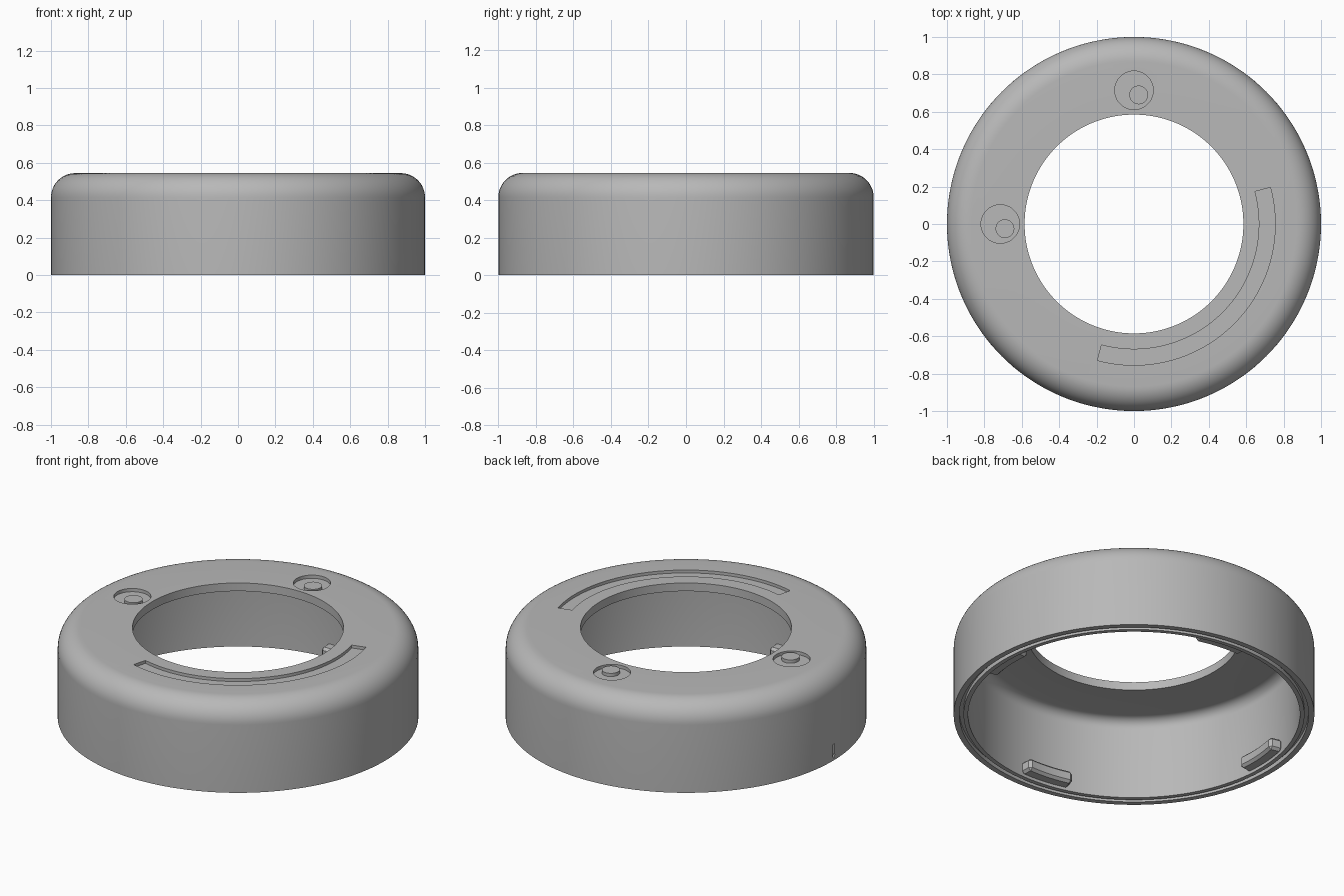
import bpy, bmesh
from math import cos, sin, pi, radians

if "Cube" in bpy.data.objects:
    bpy.data.objects.remove(bpy.data.objects["Cube"], do_unlink=True)

TOP = 0.545

grey = bpy.data.materials.new("plain grey")
grey.use_nodes = True
grey.diffuse_color = (0.48, 0.48, 0.48, 1)
grey.node_tree.nodes["Principled BSDF"].inputs["Base Color"].default_value = grey.diffuse_color


def finish(name, bm):
    bmesh.ops.recalc_face_normals(bm, faces=bm.faces)
    mesh = bpy.data.meshes.new(name)
    bm.to_mesh(mesh)
    bm.free()
    mesh.materials.append(grey)
    obj = bpy.data.objects.new(name, mesh)
    bpy.context.collection.objects.link(obj)
    return obj


def sweep(name, profile, start=0, end=360, steps=144):
    """Turn a closed (radius, height) profile about the z axis."""
    bm = bmesh.new()
    full = end - start == 360
    rings = []
    for i in range(steps if full else steps + 1):
        a = radians(start + (end - start) * i / steps)
        rings.append([bm.verts.new((r * cos(a), r * sin(a), z)) for r, z in profile])
    pairs = list(zip(rings, rings[1:]))
    if full:
        pairs.append((rings[-1], rings[0]))
    else:
        bm.faces.new(rings[0])
        bm.faces.new(rings[-1])
    n = len(profile)
    for a, b in pairs:
        for j in range(n):
            k = (j + 1) % n
            bm.faces.new((a[j], a[k], b[k], b[j]))
    return finish(name, bm)


def rect(r0, r1, z0, z1):
    return [(r0, z0), (r1, z0), (r1, z1), (r0, z1)]


def fillet(r, z, radius, steps):
    return [(r + radius * cos(pi / 2 * i / steps), z + radius * sin(pi / 2 * i / steps))
            for i in range(steps + 1)]


def disc(name, x, y, radius, z0, z1):
    bm = bmesh.new()
    bmesh.ops.create_cone(bm, cap_ends=True, segments=48, radius1=radius, radius2=radius, depth=z1 - z0)
    bmesh.ops.translate(bm, verts=bm.verts, vec=(x, y, (z0 + z1) / 2))
    return finish(name, bm)


def activate(obj):
    bpy.ops.object.select_all(action="DESELECT")
    obj.select_set(True)
    bpy.context.view_layer.objects.active = obj


def apply_modifier(obj, mod):
    activate(obj)
    bpy.ops.object.modifier_apply(modifier=mod.name)


def cut(obj, cutter):
    mod = obj.modifiers.new("cut", "BOOLEAN")
    mod.operation = "DIFFERENCE"
    mod.solver = "EXACT"
    mod.object = cutter
    apply_modifier(obj, mod)
    bpy.data.objects.remove(cutter, do_unlink=True)


def smooth(obj):
    activate(obj)
    bpy.ops.object.shade_smooth_by_angle(angle=radians(30))


# Hollow ring cover: rounded shoulder, open base with a grooved rim
outer = [(1.0, 0.0)] + fillet(0.87, TOP - 0.13, 0.13, 12)
inner = fillet(0.86, 0.435, 0.06, 6)[::-1]
rim = [(0.92, 0.0), (0.945, 0.0), (0.945, 0.025), (0.968, 0.025), (0.968, 0.0)]
cover = sweep("ring_cover", outer + [(0.585, TOP), (0.585, 0.495)] + inner + rim)

# Shallow curved slot in the top
cut(cover, sweep("slot_cutter", rect(0.67, 0.755, TOP - 0.018, TOP + 0.1), -105, 15, 60))

# Round recesses, each with an off-centre button level with the top
for label, x, y in (("back", 0, 0.715), ("right", -0.715, 0)):
    cut(cover, disc("recess_cutter", x, y, 0.103, TOP - 0.02, TOP + 0.1))
    smooth(disc(label + "_button", x + 0.025, y - 0.025, 0.05, TOP - 0.03, TOP))

# Engraved downward arrow on the side wall
cut(cover, sweep("arrow_line_cutter", rect(0.99, 1.1, 0.03, 0.1), 179.7, 180.3, 1))
bm = bmesh.new()
tri = [bm.verts.new((-1.1, y, z)) for y, z in ((-0.014, 0.035), (0.014, 0.035), (0, 0.012))]
solid = bmesh.ops.extrude_face_region(bm, geom=[bm.faces.new(tri)], use_keep_orig=True)
moved = [v for v in solid["geom"] if isinstance(v, bmesh.types.BMVert)]
bmesh.ops.translate(bm, verts=moved, vec=(0.11, 0, 0))
cut(cover, finish("arrow_head_cutter", bm))
smooth(cover)

# Four locking tabs inside the wall
for i in range(4):
    mid = 83 + 90 * i + (4 if i % 2 else 0)
    tab = sweep("locking_tab_%d" % (i + 1), rect(0.85, 0.93, 0.015, 0.09), mid - 9.5, mid + 9.5, 10)
    bevel = tab.modifiers.new("bevel", "BEVEL")
    bevel.width = 0.015
    bevel.segments = 1
    bevel.angle_limit = radians(40)
    apply_modifier(tab, bevel)
    smooth(tab)
